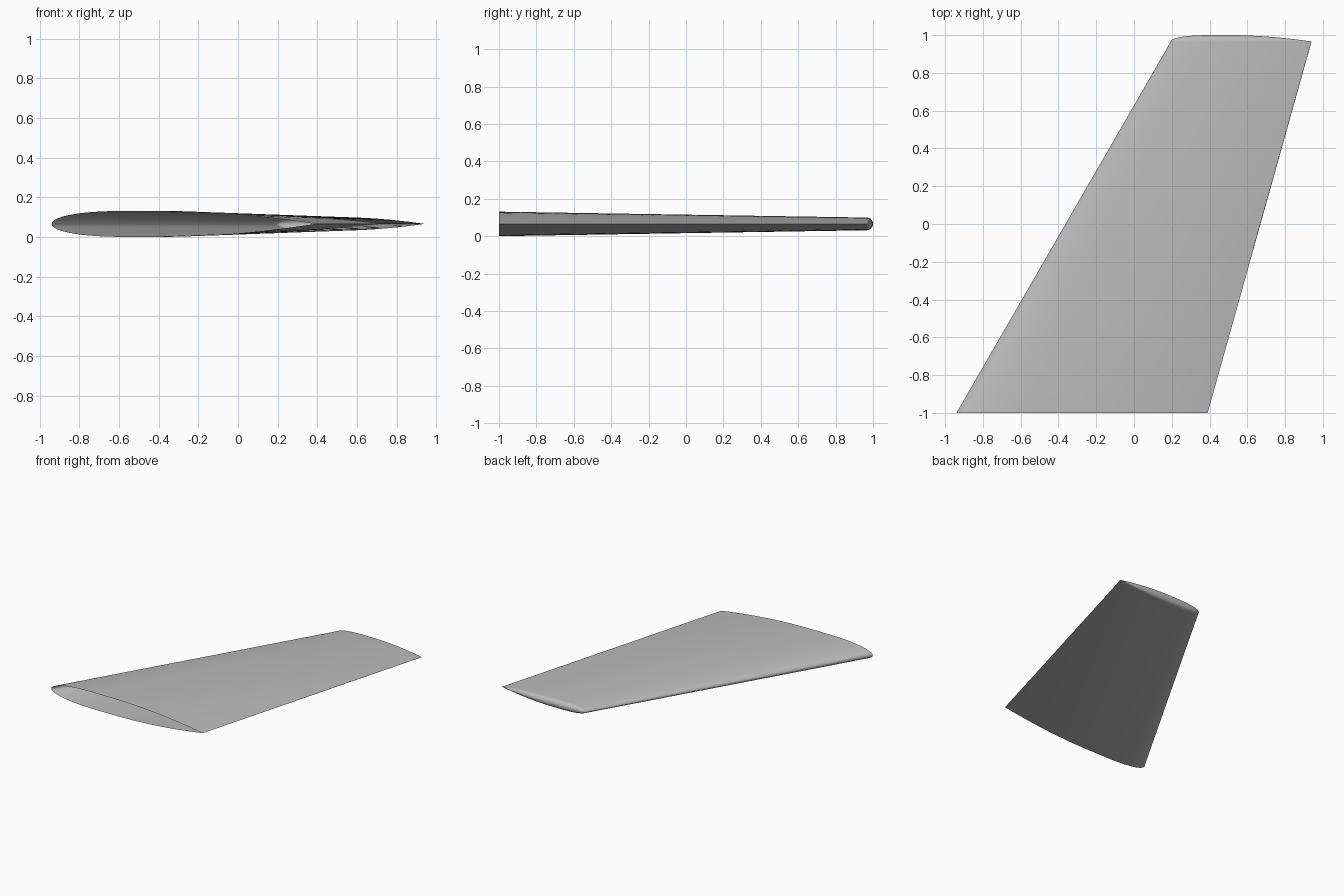
import bpy
import bmesh
import math

cube = bpy.data.objects.get("Cube")
if cube:
    bpy.data.objects.remove(cube, do_unlink=True)

SIDE_STEPS = 32      # points along the chord on each side
CAP_STEPS = 8        # rings around the rounded tip
MID_Z = 0.0655       # height of the chord plane
ROOT = dict(y=-1.0, lead=-0.94, trail=0.39, half=0.0655)
TIP = dict(y=0.966, lead=0.195, trail=0.94, half=0.034)

grey = bpy.data.materials.new("light_grey")
grey.use_nodes = True
colour = (0.5, 0.5, 0.5, 1.0)
grey.diffuse_color = colour
grey.node_tree.nodes["Principled BSDF"].inputs["Base Color"].default_value = colour


def thickness(f):
    """Symmetric section, 1 at its thickest (40% of the chord), 0 at both ends."""
    if f < 0.4:
        t = 0.2969 * math.sqrt(f) - 0.0961 * f - 0.5433 * f**2 + 0.5594 * f**3
    else:
        u = 1 - f
        t = 0.318 * u - 0.233 * u**2 - 0.032 * u**3
    return min(t / 0.0995, 1.0)


def section(station, turn=0.0):
    """Closed loop from trailing edge over the top to the nose and back below.
    A turn above zero swings the outline outwards to round off the tip."""
    points = []
    for i in range(2 * SIDE_STEPS):
        a = math.pi * i / SIDE_STEPS
        f = (1 + math.cos(a)) / 2
        side = 1 if i <= SIDE_STEPS else -1
        h = station["half"] * thickness(f)
        x = station["lead"] + f * (station["trail"] - station["lead"])
        points.append((x, station["y"] + h * math.sin(turn),
                       MID_Z + side * h * math.cos(turn)))
    return points


# Wing skin, open at the root, with a half-round cap at the tip
bm = bmesh.new()
loops = [section(ROOT)]
loops += [section(TIP, math.pi / 2 * k / CAP_STEPS) for k in range(CAP_STEPS + 1)]
rings = [[bm.verts.new(p) for p in loop] for loop in loops]
count = 2 * SIDE_STEPS
for inner, outer in zip(rings, rings[1:]):
    for i in range(count):
        j = (i + 1) % count
        bm.faces.new((inner[j], inner[i], outer[i], outer[j]))
bmesh.ops.remove_doubles(bm, verts=bm.verts, dist=0.00005)
bmesh.ops.recalc_face_normals(bm, faces=bm.faces)

# Point the skin outwards
top = max(bm.faces, key=lambda face: face.calc_center_median().z)
if top.normal.z < 0:
    bmesh.ops.reverse_faces(bm, faces=bm.faces)

mesh = bpy.data.meshes.new("wing")
bm.to_mesh(mesh)
bm.free()
mesh.materials.append(grey)
wing = bpy.data.objects.new("wing", mesh)
bpy.context.collection.objects.link(wing)

bpy.ops.object.select_all(action="DESELECT")
wing.select_set(True)
bpy.context.view_layer.objects.active = wing
bpy.ops.object.shade_smooth_by_angle(angle=math.radians(40))
